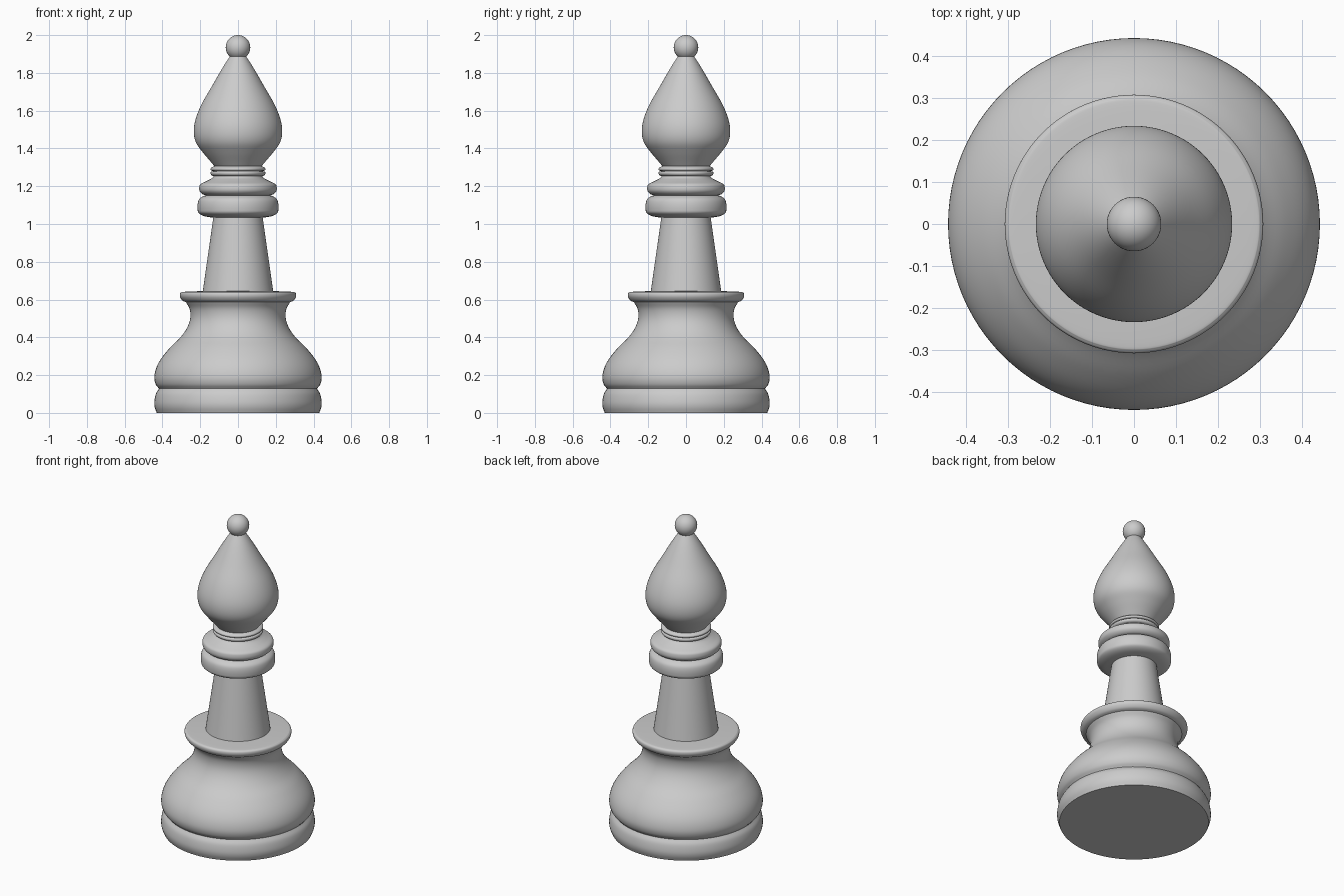
import bpy, bmesh, math
from mathutils import Vector

cube = bpy.data.objects.get("Cube")
if cube:
    bpy.data.objects.remove(cube, do_unlink=True)

grey = bpy.data.materials.new("Plain grey")
grey.use_nodes = True
colour = (0.6, 0.6, 0.6, 1)
grey.diffuse_color = colour
grey.node_tree.nodes["Principled BSDF"].inputs["Base Color"].default_value = colour

SIDES = 96


def smooth_curve(points, steps=5):
    """Catmull-Rom curve through the (radius, height) points."""
    p = [Vector(q) for q in points]
    p = [2 * p[0] - p[1]] + p + [2 * p[-1] - p[-2]]
    out = []
    for a, b, c, d in zip(p, p[1:], p[2:], p[3:]):
        for i in range(steps):
            t = i / steps
            out.append(0.5 * (2 * b + (c - a) * t + (2 * a - 5 * b + 4 * c - d) * t ** 2
                              + (3 * b - a - 3 * c + d) * t ** 3))
    return out + [p[-2]]


def finish(obj):
    obj.data.materials.append(grey)
    bpy.ops.object.select_all(action='DESELECT')
    obj.select_set(True)
    bpy.context.view_layer.objects.active = obj
    bpy.ops.object.shade_smooth_by_angle(angle=math.radians(40))


def turned(name, points, curved=True):
    """Turn a profile round the z axis and cap both ends."""
    profile = smooth_curve(points) if curved else points
    bm = bmesh.new()
    rings = []
    for r, z in profile:
        rings.append([bm.verts.new((r * math.cos(a), r * math.sin(a), z))
                      for a in (2 * math.pi * i / SIDES for i in range(SIDES))])
    for low, high in zip(rings, rings[1:]):
        for i in range(SIDES):
            j = (i + 1) % SIDES
            bm.faces.new((low[i], low[j], high[j], high[i]))
    bm.faces.new(rings[0][::-1])
    bm.faces.new(rings[-1])
    mesh = bpy.data.meshes.new(name)
    bm.to_mesh(mesh)
    bm.free()
    obj = bpy.data.objects.new(name, mesh)
    bpy.context.collection.objects.link(obj)
    finish(obj)


# Foot ring and bell-shaped body
turned("foot_ring", [(.43, 0), (.441, .03), (.443, .06), (.435, .1), (.418, .128)])
turned("bell_body", [(.418, .128), (.436, .152), (.443, .19), (.432, .24), (.405, .29),
                     (.36, .345), (.305, .4), (.27, .45), (.253, .5), (.256, .55), (.278, .59)])
# Flange on top of the body
turned("flange", [(.27, .584), (.293, .594), (.306, .612), (.308, .628), (.302, .637), (.285, .641),
                  (.19, .645)])
# Tapered stem
turned("stem", [(.187, .64), (.13, 1.04)], curved=False)
# Two collars and the neck
turned("lower_collar", [(.13, 1.033), (.18, 1.042), (.208, 1.058), (.214, 1.08), (.213, 1.11),
                        (.205, 1.132), (.185, 1.147), (.165, 1.153)])
turned("upper_collar", [(.165, 1.15), (.188, 1.158), (.203, 1.174), (.205, 1.195), (.197, 1.212),
                        (.165, 1.228), (.135, 1.245), (.125, 1.265)])
turned("neck_ring", [(.12, 1.252), (.138, 1.257), (.145, 1.266), (.143, 1.276), (.132, 1.28),
                     (.143, 1.284), (.145, 1.294), (.135, 1.302), (.12, 1.308)])
# Teardrop head
turned("head", [(.12, 1.3), (.145, 1.33), (.187, 1.38), (.222, 1.43), (.234, 1.485), (.226, 1.55),
                (.195, 1.63), (.138, 1.73), (.08, 1.83), (.035, 1.9)])
# Ball on the tip
bpy.ops.mesh.primitive_uv_sphere_add(segments=48, ring_count=24, radius=.065, location=(0, 0, 1.935))
ball = bpy.context.object
ball.name = "tip_ball"
finish(ball)
